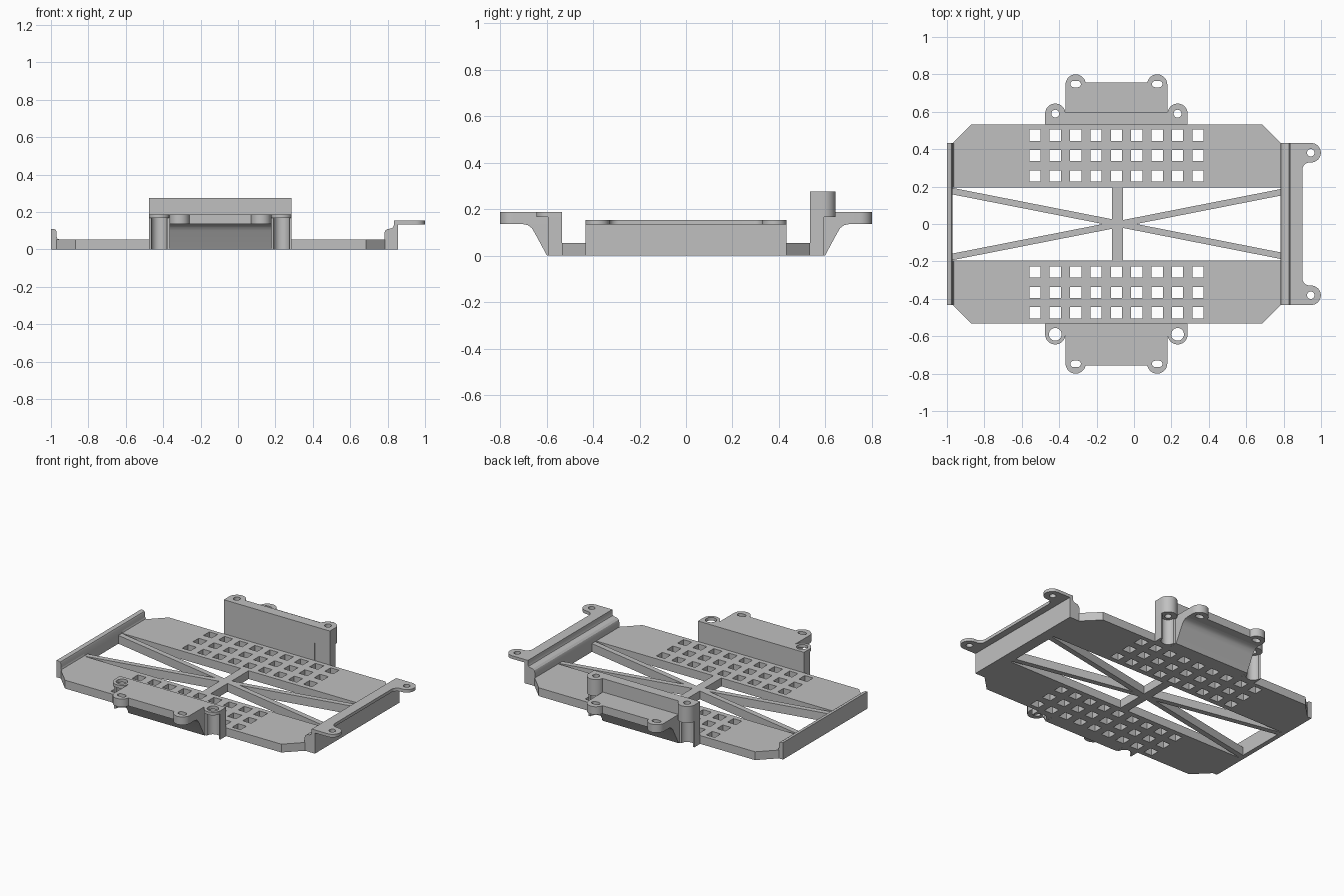
import bpy
import bmesh
from math import cos, sin, radians

if "Cube" in bpy.data.objects:
    bpy.data.objects.remove(bpy.data.objects["Cube"], do_unlink=True)

grey = bpy.data.materials.new("mid_grey")
grey.use_nodes = True
grey.diffuse_color = (0.53, 0.53, 0.53, 1)
grey.node_tree.nodes["Principled BSDF"].inputs["Base Color"].default_value = (0.53, 0.53, 0.53, 1)
parts = []


def add_part(name, bm):
    bmesh.ops.remove_doubles(bm, verts=bm.verts, dist=0.0001)
    bmesh.ops.recalc_face_normals(bm, faces=bm.faces)
    mesh = bpy.data.meshes.new(name)
    bm.to_mesh(mesh)
    bm.free()
    mesh.materials.append(grey)
    obj = bpy.data.objects.new(name, mesh)
    bpy.context.collection.objects.link(obj)
    parts.append(obj)


def sheet(name, loops, z0, z1):
    """Flat outline (first loop) with holes (other loops), thickened from z0 to z1."""
    curve = bpy.data.curves.new(name + "_outline", "CURVE")
    curve.dimensions = "2D"
    curve.fill_mode = "BOTH"
    curve.extrude = (z1 - z0) / 2
    for loop in loops:
        spline = curve.splines.new("POLY")
        spline.points.add(len(loop) - 1)
        for point, (x, y) in zip(spline.points, loop):
            point.co = (x, y, 0, 1)
        spline.use_cyclic_u = True
    temp = bpy.data.objects.new(name + "_outline", curve)
    bpy.context.collection.objects.link(temp)
    bpy.context.view_layer.update()
    mesh = bpy.data.meshes.new_from_object(temp.evaluated_get(bpy.context.evaluated_depsgraph_get()))
    bm = bmesh.new()
    bm.from_mesh(mesh)
    bmesh.ops.translate(bm, vec=(0, 0, (z0 + z1) / 2), verts=bm.verts)
    bpy.data.objects.remove(temp, do_unlink=True)
    bpy.data.curves.remove(curve)
    bpy.data.meshes.remove(mesh)
    add_part(name, bm)


def prism(name, profile, axis, a, b):
    """Profile in (x, z) swept along y, or in (y, z) swept along x."""
    bm = bmesh.new()
    place = (lambda u, w: (a, u, w)) if axis == "x" else (lambda u, w: (u, a, w))
    face = bm.faces.new([bm.verts.new(place(u, w)) for u, w in profile])
    new = bmesh.ops.extrude_face_region(bm, geom=[face])["geom"]
    step = (b - a, 0, 0) if axis == "x" else (0, b - a, 0)
    bmesh.ops.translate(bm, vec=step, verts=[v for v in new if isinstance(v, bmesh.types.BMVert)])
    add_part(name, bm)


def arc(cx, cy, r, start, end, n=16):
    angles = [radians(start + (end - start) * i / n) for i in range(n + 1)]
    return [(cx + r * cos(t), cy + r * sin(t)) for t in angles]


def circle(cx, cy, r):
    return arc(cx, cy, r, 0, 345, 23)


def rect(x0, x1, y0, y1):
    return [(x0, y0), (x1, y0), (x1, y1), (x0, y1)]


def flip(loop, s):
    return [(x, y * s) for x, y in loop]


THICK, EDGE, GAP, END = 0.054, 0.533, 0.195, 0.433
LEFT, RIGHT, R = -0.97, 0.785, 0.054
LUGS, EARS = (-0.421, 0.233), (-0.312, 0.124)
BODY = (-0.366, 0.178)


def eared(centres, y):
    """Outline of a strip on the plate edge with a round ear at each end."""
    a, b = centres
    return [(a - R, EDGE)] + arc(a, y, R, 180, 10) + arc(b, y, R, 170, 0) + [(b + R, EDGE)]


for s, side, top, bore in ((-1, "front", 0.187, 0.034), (1, "back", 0.275, 0.021)):
    # Perforated plate with clipped outer corners
    outline = [(LEFT, GAP), (RIGHT, GAP), (RIGHT, END), (0.685, EDGE), (-0.87, EDGE), (LEFT, END)]
    holes = []
    for row in range(3):
        for col in range(9):
            x, y = -0.53 + 0.109 * col, 0.257 + 0.109 * row
            holes.append(flip(rect(x - 0.03, x + 0.03, y - 0.03, y + 0.03), s))
    sheet(side + "_plate", [flip(outline, s)] + holes, 0, THICK)

    # Mounting shelf with two slotted ears
    slots = [arc(x + 0.011, 0.748, 0.017, -90, 90, 8) + arc(x - 0.011, 0.748, 0.017, 90, 270, 8)
             for x in EARS]
    sheet(side + "_shelf", [flip(loop, s) for loop in [eared(EARS, 0.746)] + slots], 0.135, 0.187)

    # Sloped support under the shelf
    slope = [(EDGE, 0), (0.598, 0), (0.652, 0.1), (0.664, 0.119), (0.68, 0.131), (0.7, 0.135), (EDGE, 0.135)]
    prism(side + "_shelf_support", [(y * s, z) for y, z in slope], "x", *BODY)

    # Rail with a bored lug at each end
    bores = [circle(x, 0.59, bore) for x in LUGS]
    sheet(side + "_lug_rail", [flip(loop, s) for loop in [eared(LUGS, 0.59)] + bores], 0.167, top)

    # Channelled posts under the lugs
    for x, hand in zip(LUGS, ("right", "left")):
        post = [(x + R, EDGE), (x - R, EDGE), (x - R, 0.593)]
        post += arc(x, 0.59, 0.042, 180, 360) + [(x + R, 0.593)]
        sheet(f"{side}_{hand}_post", [flip(post, s)], 0, 0.167)

# Cross braces and centre bar
for s, name in ((1, "falling_brace"), (-1, "rising_brace")):
    brace = [(LEFT, 0.158), (LEFT, 0.193), (RIGHT, -0.152), (RIGHT, -0.187)]
    sheet(name, [flip(brace, s)], 0, THICK)
sheet("centre_bar", [rect(-0.117, -0.06, -GAP, GAP)], 0, THICK)

# Upright lip on the right end
lip = [(-1, 0), (LEFT, 0), (LEFT, 0.095), (-0.975, 0.105), (-0.986, 0.11), (-1, 0.11)]
prism("right_lip", lip, "y", -END, END)
fillet = [(LEFT, THICK), (-0.957, THICK), (-0.966, 0.058), (LEFT, 0.068)]
for s, side in ((-1, "front"), (1, "back")):
    prism(side + "_lip_fillet", fillet, "y", s * GAP, s * END)

# Stepped wall on the left end
wall = [(0.782, 0), (0.782, 0.085), (0.787, 0.1), (0.798, 0.109), (0.818, 0.112), (0.828, 0.117),
        (0.833, 0.128), (0.833, 0.154), (0.856, 0.154), (0.856, 0)]
prism("left_wall", wall, "y", -END, END)

# Thin flange with two drilled ears
half = [(0.833, -END)] + arc(0.947, -0.381, 0.052, -90, 90) + arc(0.94, -0.289, 0.04, 270, 180, 6)
flange = half + [(x, -y) for x, y in reversed(half)]
sheet("left_flange", [flange, circle(0.945, -0.381, 0.02), circle(0.945, 0.381, 0.02)], 0.134, 0.154)

# Smooth the curved walls, keep the edges crisp
bpy.ops.object.select_all(action="DESELECT")
for obj in parts:
    obj.select_set(True)
bpy.context.view_layer.objects.active = parts[0]
bpy.ops.object.shade_smooth_by_angle(angle=radians(30))
